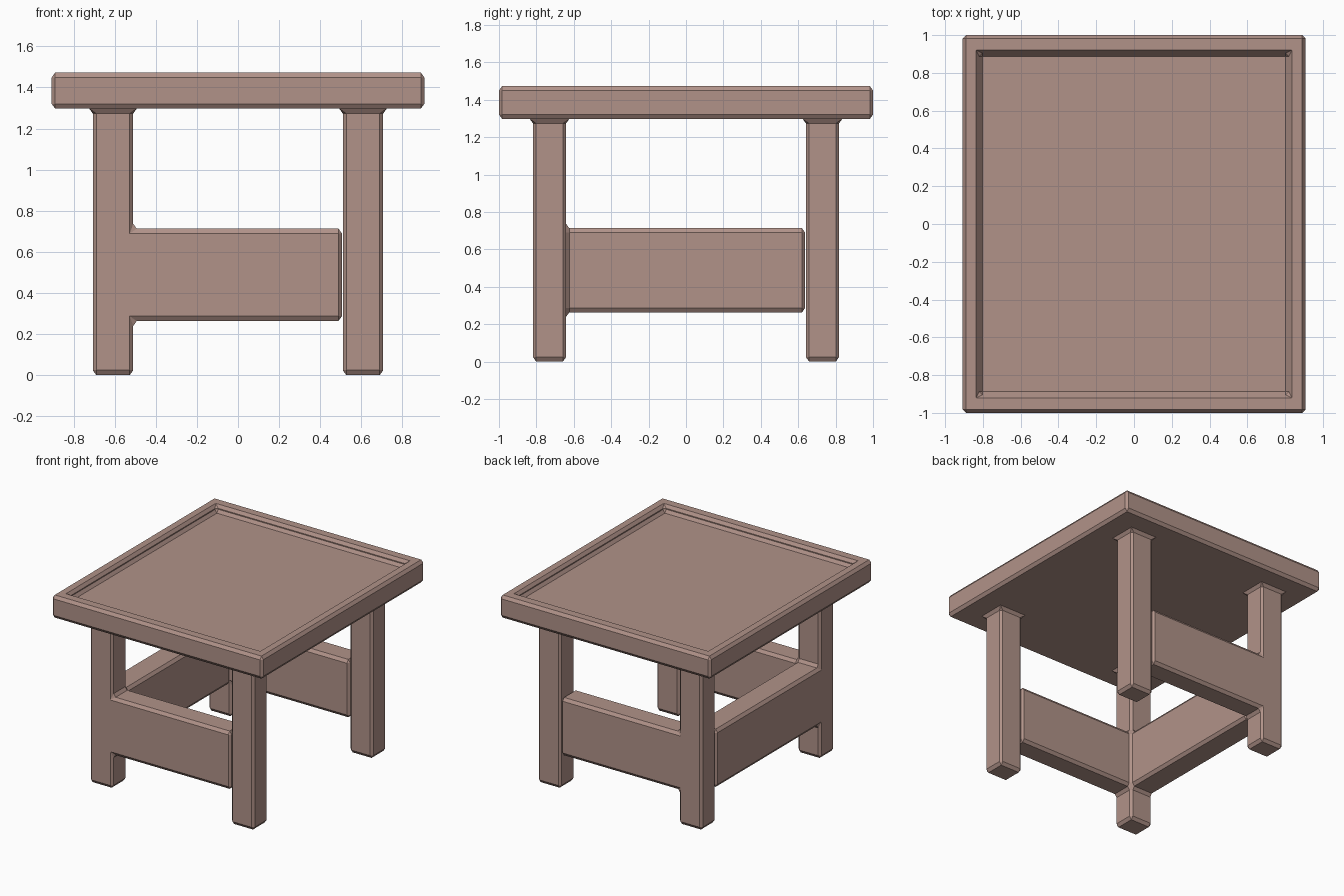
import bpy
import bmesh

cube = bpy.data.objects.get("Cube")
if cube:
    bpy.data.objects.remove(cube, do_unlink=True)

# Main dimensions: table top, legs, rails
TOP_X, TOP_Y, TOP_Z, UNDER_Z = 0.907, 1.0, 1.473, 1.297
PANEL_X, PANEL_Y, PANEL_Z = 0.82, 0.904, 1.418
LEG_X, LEG_Y, IN_X, IN_Y = 0.707, 0.818, 0.51, 0.641
RAIL_LO, RAIL_HI = 0.263, 0.713
STOP = 0.3            # provisional rail end, pushed up to the next leg below
Z_STRETCH = 1.4       # bevels are taller than they are wide

# Each part is a box: (low corner, high corner)
parts = {"top": ((-TOP_X, -TOP_Y, UNDER_Z), (TOP_X, TOP_Y, TOP_Z))}
for sx in (-1, 1):
    for sy in (-1, 1):
        xs, ys = sorted((sx * IN_X, sx * LEG_X)), sorted((sy * IN_Y, sy * LEG_Y))
        parts[f"leg_{sx}_{sy}"] = ((xs[0], ys[0], 0), (xs[1], ys[1], UNDER_Z))
parts["front_rail"] = ((-IN_X, -LEG_Y, RAIL_LO), (STOP, -IN_Y, RAIL_HI))
parts["back_rail"] = ((-IN_X, IN_Y, RAIL_LO), (STOP, LEG_Y, RAIL_HI))
parts["side_rail"] = ((-LEG_X, -IN_Y, RAIL_LO), (-IN_X, STOP, RAIL_HI))
recess = ((-PANEL_X, -PANEL_Y, PANEL_Z), (PANEL_X, PANEL_Y, TOP_Z))

# Grid lines come from the part boundaries
grid = [sorted({c[a] for box in (*parts.values(), recess) for c in box}) for a in range(3)]


def inside(p, box):
    return all(lo < v < hi for v, lo, hi in zip(p, *box))


def solid(cell):
    if any(i < 0 or i >= len(g) - 1 for i, g in zip(cell, grid)):
        return False
    p = [(g[i] + g[i + 1]) / 2 for i, g in zip(cell, grid)]
    return not inside(p, recess) and any(inside(p, b) for b in parts.values())


# Join the boxes into one skin, keeping only outer faces
bm = bmesh.new()
verts = {}


def vert(key):
    if key not in verts:
        verts[key] = bm.verts.new([g[i] for g, i in zip(grid, key)])
    return verts[key]


nx, ny, nz = (len(g) - 1 for g in grid)
for cell in ((i, j, k) for i in range(nx) for j in range(ny) for k in range(nz)):
    if not solid(cell):
        continue
    for axis in range(3):
        u, v = (axis + 1) % 3, (axis + 2) % 3
        for side in (0, 1):
            neighbour = list(cell)
            neighbour[axis] += 2 * side - 1
            if solid(neighbour):
                continue
            ring = []
            for du, dv in ((0, 0), (1, 0), (1, 1), (0, 1)):
                key = list(cell)
                key[axis] += side
                key[u] += du
                key[v] += dv
                ring.append(vert(tuple(key)))
            bm.faces.new(ring if side else ring[::-1])

# Push the free rail ends almost against the next leg
for v in bm.verts:
    if v.co.z < UNDER_Z - 0.1:
        if abs(v.co.x - STOP) < 0.001:
            v.co.x = IN_X - 0.004
        if abs(v.co.y - STOP) < 0.001:
            v.co.y = IN_Y - 0.004
    v.co.z /= Z_STRETCH
bmesh.ops.recalc_face_normals(bm, faces=bm.faces)

mesh = bpy.data.meshes.new("small_table")
bm.to_mesh(mesh)
bm.free()
table = bpy.data.objects.new("small_table", mesh)
bpy.context.collection.objects.link(table)
table.scale.z = Z_STRETCH

# Single chamfer on every corner, inside and out
bevel = table.modifiers.new("chamfer", 'BEVEL')
bevel.width = 0.017
bevel.segments = 1
bevel.limit_method = 'ANGLE'
bevel.use_clamp_overlap = False

# Dusty brown wood
wood = bpy.data.materials.new("dusty_brown")
wood.use_nodes = True
colour = (0.44, 0.29, 0.25, 1)
wood.diffuse_color = colour
bsdf = next(n for n in wood.node_tree.nodes if n.type == 'BSDF_PRINCIPLED')
bsdf.inputs["Base Color"].default_value = colour
mesh.materials.append(wood)
